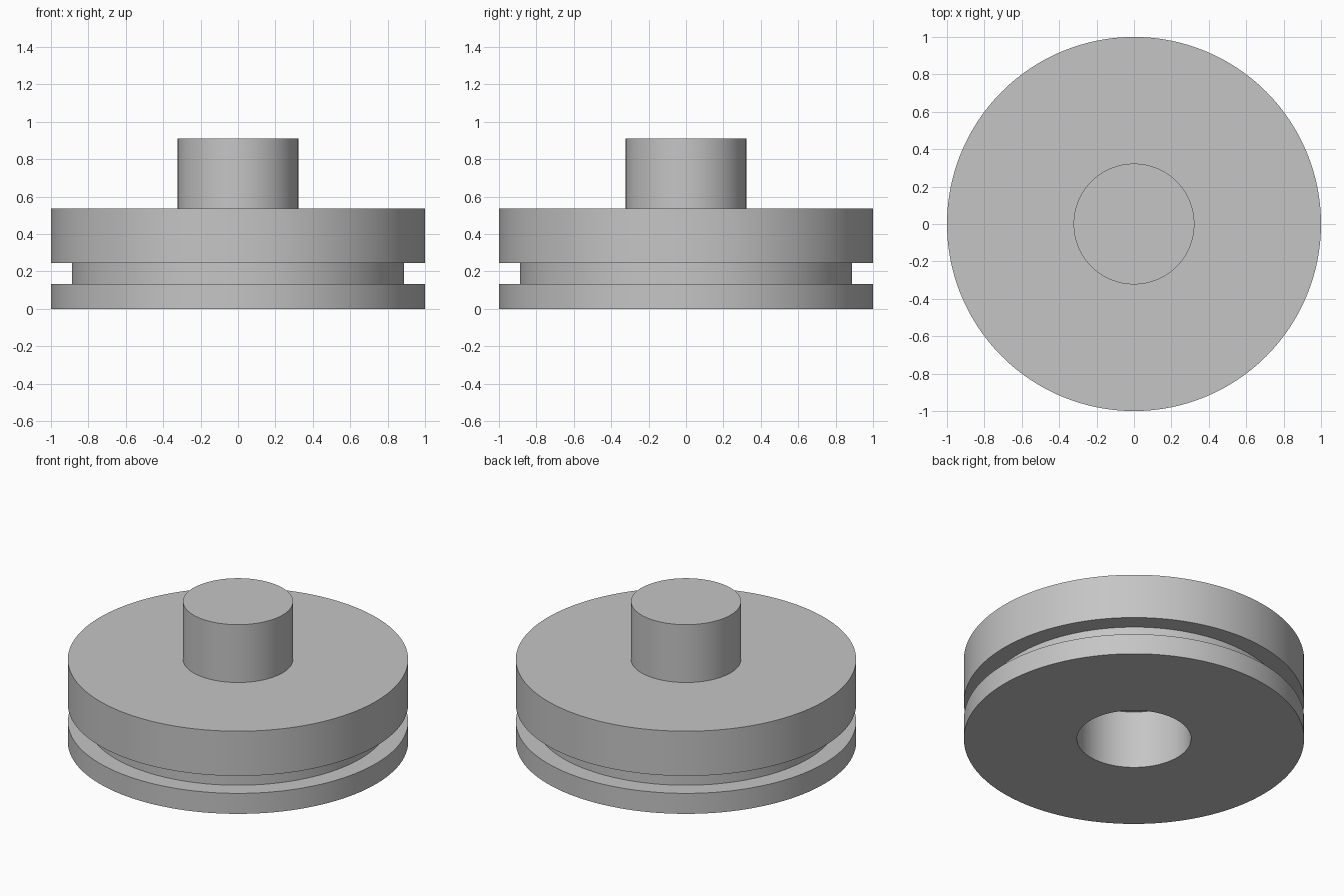
import bpy, bmesh, math

cube = bpy.data.objects.get("Cube")
if cube:
    bpy.data.objects.remove(cube, do_unlink=True)

SEGMENTS = 128

# Plain grey finish
grey = bpy.data.materials.new("plain_grey")
grey.use_nodes = True
colour = (0.56, 0.56, 0.56, 1)
grey.diffuse_color = colour
grey.node_tree.nodes["Principled BSDF"].inputs["Base Color"].default_value = colour


def lathe(name, profile):
    """Turn a closed-on-axis (radius, height) profile around z."""
    bm = bmesh.new()
    verts = [bm.verts.new((r, 0, z)) for r, z in profile]
    edges = [bm.edges.new(pair) for pair in zip(verts, verts[1:])]
    bmesh.ops.spin(bm, geom=verts + edges, cent=(0, 0, 0), axis=(0, 0, 1),
                   angle=math.tau, steps=SEGMENTS)
    bmesh.ops.remove_doubles(bm, verts=bm.verts, dist=1e-4)
    bmesh.ops.recalc_face_normals(bm, faces=bm.faces)
    mesh = bpy.data.meshes.new(name)
    bm.to_mesh(mesh)
    bm.free()
    mesh.materials.append(grey)
    obj = bpy.data.objects.new(name, mesh)
    bpy.context.collection.objects.link(obj)
    bpy.context.view_layer.objects.active = obj
    bpy.ops.object.select_all(action="DESELECT")
    obj.select_set(True)
    bpy.ops.object.shade_smooth_by_angle(angle=math.radians(30))
    return obj


# Main radii and heights
rim, groove, stud, socket = 1.0, 0.887, 0.323, 0.335
groove_low, groove_high, deck, top = 0.133, 0.246, 0.536, 0.911
socket_depth = 0.375

# One turned piece: blind socket below, grooved disc, solid stud on top
lathe("grooved_disc_with_stud", [
    (0, socket_depth), (socket, socket_depth), (socket, 0),
    (rim, 0), (rim, groove_low),
    (groove, groove_low), (groove, groove_high),
    (rim, groove_high), (rim, deck),
    (stud, deck), (stud, top), (0, top),
])
